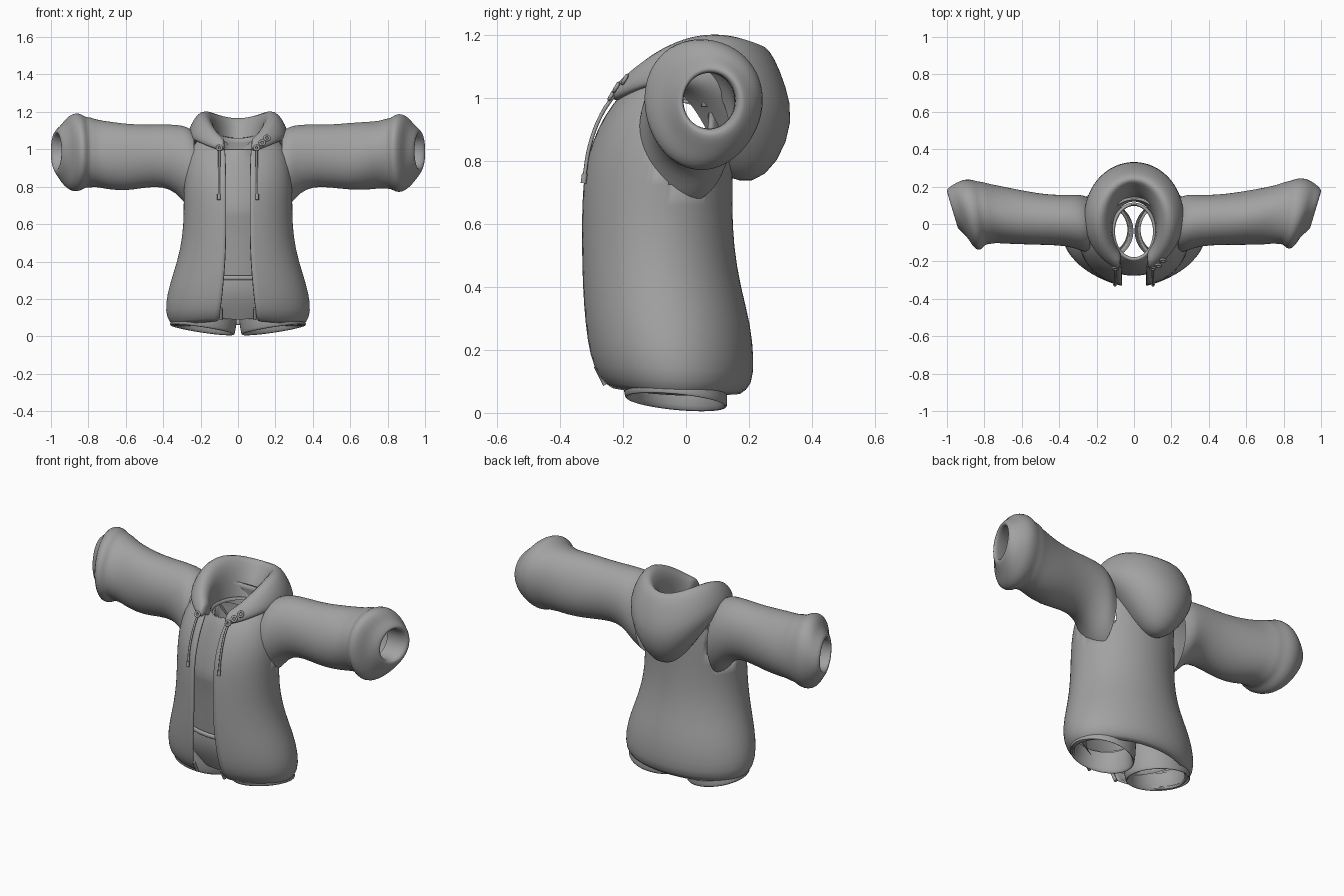
import bpy
import bmesh
import math
from math import sin, cos, pi, asin

fabric = bpy.data.materials.new("grey fabric")
fabric.diffuse_color = (0.36, 0.36, 0.36, 1)


def finish(ob, subsurf=1):
    ob.data.materials.append(fabric)
    if subsurf:
        m = ob.modifiers.new("smooth", 'SUBSURF')
        m.levels = m.render_levels = subsurf
    return ob


def loft(name, rings, closed=True, cap=False, flip=False):
    """Skin a list of equally sized point rings."""
    n, m = len(rings[0]), len(rings)
    verts = [p for r in rings for p in r]
    faces = []
    for i in range(m - 1):
        for j in range(n if closed else n - 1):
            k = (j + 1) % n
            faces.append((i * n + j, i * n + k, (i + 1) * n + k, (i + 1) * n + j))
    if cap:  # close both ends of an open loft
        faces.append([i * n for i in range(m)])
        faces.append([i * n + n - 1 for i in reversed(range(m))])
    if flip:
        faces = [tuple(reversed(f)) for f in faces]
    me = bpy.data.meshes.new(name)
    me.from_pydata(verts, [], faces)
    me.polygons.foreach_set("use_smooth", [True] * len(faces))
    ob = bpy.data.objects.new(name, me)
    bpy.context.collection.objects.link(ob)
    return finish(ob)


def ring(rx, yf, yb, zf, zs, zb, gap=0.0, n=40):
    """Ellipse with separate front, side and back heights and a front gap."""
    d = asin(gap / rx) if gap else 0
    m = (zb + zf) / 2
    a, b, c = (m + zs) / 2, (zb - zf) / 2, (m - zs) / 2
    out = []
    for j in range(n):
        t = d + (2 * pi - 2 * d) * j / (n - 1) if gap else 2 * pi * j / n
        out.append((rx * sin(t), (yf + yb) / 2 - (yb - yf) / 2 * cos(t),
                    a - b * cos(t) + c * cos(2 * t)))
    return out


# Jacket body, open at the front
jacket = [
    (0.345, -0.245, 0.172, 0.080, 0.056, 0.060, 0.10),
    (0.385, -0.285, 0.212, 0.110, 0.095, 0.085, 0.10),
    (0.388, -0.312, 0.217, 0.180, 0.180, 0.170, 0.09),
    (0.366, -0.326, 0.207, 0.280, 0.280, 0.280, 0.08),
    (0.325, -0.334, 0.174, 0.400, 0.400, 0.400, 0.07),
    (0.297, -0.337, 0.152, 0.530, 0.530, 0.530, 0.066),
    (0.290, -0.337, 0.147, 0.660, 0.660, 0.660, 0.066),
    (0.292, -0.329, 0.150, 0.770, 0.790, 0.790, 0.066),
    (0.286, -0.308, 0.153, 0.850, 0.910, 0.910, 0.066),
    (0.245, -0.268, 0.147, 0.940, 1.040, 1.010, 0.068),
    (0.160, -0.224, 0.140, 1.000, 1.090, 1.060, 0.070),
]
body = loft("jacket_body", [ring(*r) for r in jacket], closed=False)

# Cut the armholes, then give the cloth some thickness
bpy.context.view_layer.update()
dg = bpy.context.evaluated_depsgraph_get()
body_mesh = bpy.data.meshes.new_from_object(body.evaluated_get(dg))
body.modifiers.clear()
body.data = body_mesh
bm = bmesh.new()
bm.from_mesh(body_mesh)
arm = []
for f in bm.faces:
    c = f.calc_center_median()
    if abs(c.x) > 0.2 and (c.y / 0.115) ** 2 + ((c.z - 0.90) / 0.165) ** 2 < 1:
        arm.append(f)
bmesh.ops.delete(bm, geom=arm, context='FACES')
bm.to_mesh(body_mesh)
bm.free()
mod = body.modifiers.new("thickness", 'SOLIDIFY')
mod.thickness = 0.012
mod.offset = -1

# Sleeve rows: x, front y, back y, bottom z, top z, tilt of the ring
sleeve = [
    (0.235, -0.150, 0.140, 0.665, 1.090, 0.00),
    (0.262, -0.150, 0.150, 0.685, 1.115, 0.00),
    (0.292, -0.140, 0.158, 0.720, 1.126, 0.00),
    (0.330, -0.126, 0.157, 0.765, 1.132, 0.00),
    (0.400, -0.114, 0.155, 0.802, 1.134, 0.00),
    (0.500, -0.112, 0.162, 0.795, 1.132, 0.00),
    (0.600, -0.112, 0.178, 0.778, 1.138, 0.02),
    (0.700, -0.108, 0.200, 0.782, 1.147, 0.05),
    (0.760, -0.100, 0.215, 0.795, 1.155, 0.08),
    (0.790, -0.108, 0.228, 0.790, 1.170, 0.10),
    (0.815, -0.104, 0.230, 0.795, 1.168, 0.12),
    (0.845, -0.135, 0.245, 0.774, 1.195, 0.15),
    (0.880, -0.137, 0.242, 0.774, 1.193, 0.20),
    (0.910, -0.105, 0.224, 0.795, 1.172, 0.24),
    (0.930, -0.070, 0.212, 0.815, 1.142, 0.28),
    (0.955, -0.045, 0.195, 0.850, 1.118, 0.30),
    (0.975, -0.022, 0.178, 0.880, 1.098, 0.30),
    (0.970, -0.008, 0.160, 0.900, 1.082, 0.30),
    (0.930, -0.008, 0.155, 0.905, 1.080, 0.25),
    (0.860, -0.020, 0.155, 0.900, 1.085, 0.15),
]
for side, label in ((1, "right"), (-1, "left")):
    rows = []
    for i, (x, yf, yb, zb, zt, k) in enumerate(sleeve):
        fold = 0.025 if 5 < i < 15 else 0.0  # soft cloth folds
        row = []
        for j in range(32):
            t = 2 * pi * j / 32
            s = 1 + fold * sin(3 * t + 14 * x + side)
            dy = (yb - yf) / 2 * cos(t) * s
            row.append((side * (x + k * dy), (yf + yb) / 2 + dy,
                        (zt + zb) / 2 + (zt - zb) / 2 * sin(t) * s))
        rows.append(row)
    loft("sleeve_" + label, rows, flip=side < 0)

# Hood lying on the back, with its rolled collar
hood = [
    (0.180, -0.200, 0.130, 0.970, 1.030, 0.750),
    (0.205, -0.215, 0.210, 0.975, 1.020, 0.722),
    (0.250, -0.235, 0.295, 0.980, 1.030, 0.790),
    (0.270, -0.250, 0.345, 0.985, 1.060, 0.930),
    (0.264, -0.258, 0.318, 0.995, 1.105, 1.040),
    (0.240, -0.255, 0.282, 1.010, 1.155, 1.130),
    (0.203, -0.240, 0.250, 1.030, 1.195, 1.170),
    (0.165, -0.220, 0.225, 1.035, 1.190, 1.165),
    (0.135, -0.200, 0.205, 1.020, 1.150, 1.125),
    (0.122, -0.190, 0.150, 1.000, 1.090, 1.060),
    (0.115, -0.180, 0.120, 0.975, 0.990, 0.930),
]
loft("hood", [ring(*r, gap=0.07) for r in hood], closed=False, cap=True)

# Shirt front panel under the jacket, bulging over the chest, and its neckline
shirt = [
    (0.240, -0.235, 0.110, 0.310),
    (0.240, -0.245, 0.110, 0.400),
    (0.240, -0.268, 0.110, 0.635),
    (0.240, -0.282, 0.110, 0.655),
    (0.235, -0.268, 0.110, 0.760),
    (0.210, -0.240, 0.110, 0.880),
    (0.150, -0.212, 0.110, 0.970),
    (0.115, -0.195, 0.105, 1.000),
]
rows = [ring(a, b, c, z, z, z) for a, b, c, z in shirt]
loft("shirt_front", [r[-7:] + r[:8] for r in rows], closed=False)
neck = [(0.125, -0.203, 0.115, 0.985), (0.115, -0.193, 0.108, 1.003),
        (0.105, -0.182, 0.100, 1.000), (0.102, -0.178, 0.097, 0.985)]
loft("shirt_neckline", [ring(a, b, c, z, z, z) for a, b, c, z in neck])

# Shorts: hips, waistband and two legs
hips = [
    (0.270, -0.185, 0.120, 0.090, 0.140, 0.100),
    (0.310, -0.220, 0.140, 0.160, 0.160, 0.160),
    (0.300, -0.245, 0.140, 0.230, 0.230, 0.230),
    (0.265, -0.250, 0.125, 0.290, 0.290, 0.290),
    (0.255, -0.248, 0.122, 0.320, 0.320, 0.320),
]
loft("shorts_hips", [ring(*r) for r in hips])
band = [(0.258, -0.249, 0.123, 0.300), (0.265, -0.257, 0.128, 0.304),
        (0.265, -0.257, 0.128, 0.322), (0.258, -0.246, 0.120, 0.326)]
loft("waistband", [ring(a, b, c, z, z, z) for a, b, c, z in band])

# Leg rows: centre x, half width, front y, back y, height, sideways tilt, front rise
legs = [
    (0.182, 0.150, -0.170, 0.108, 0.150, 0.05, 0.00),
    (0.187, 0.152, -0.170, 0.110, 0.090, 0.10, 0.01),
    (0.192, 0.160, -0.180, 0.118, 0.044, 0.15, 0.015),
    (0.192, 0.171, -0.192, 0.130, 0.030, 0.15, 0.015),
    (0.190, 0.175, -0.197, 0.132, 0.043, 0.15, 0.015),
    (0.180, 0.175, -0.202, 0.132, 0.095, 0.08, 0.01),
    (0.165, 0.163, -0.197, 0.122, 0.170, 0.00, 0.00),
]
for side, label in ((1, "right"), (-1, "left")):
    rows = []
    for xc, rx, yf, yb, z, k, rise in legs:
        row = []
        for j in range(32):
            t = 2 * pi * j / 32
            row.append((side * (xc + rx * sin(t)),
                        (yf + yb) / 2 - (yb - yf) / 2 * cos(t),
                        z + k * rx * sin(t) + rise * cos(t)))
        rows.append(row)
    loft("shorts_leg_" + label, rows, flip=side < 0)


def cord(name, points, radius):
    cu = bpy.data.curves.new(name, 'CURVE')
    cu.dimensions = '3D'
    cu.bevel_depth = radius
    cu.bevel_resolution = 2
    cu.resolution_u = 6
    cu.use_fill_caps = True
    sp = cu.splines.new('BEZIER')
    sp.bezier_points.add(len(points) - 1)
    for bp, p in zip(sp.bezier_points, points):
        bp.co = p
        bp.handle_left_type = bp.handle_right_type = 'AUTO'
    ob = bpy.data.objects.new(name, cu)
    bpy.context.collection.objects.link(ob)
    finish(ob, subsurf=0)


def eyelet(name, loc, radius):
    bpy.ops.mesh.primitive_torus_add(location=loc, rotation=(math.radians(60), 0, 0),
                                     major_radius=radius, minor_radius=0.006,
                                     major_segments=16, minor_segments=8)
    ob = bpy.context.object
    ob.name = name
    ob.data.polygons.foreach_set("use_smooth", [True] * len(ob.data.polygons))
    finish(ob, subsurf=0)


# Drawstrings with knotted tips, eyelets and zip ends
for side, label in ((1, "right"), (-1, "left")):
    x = side * 0.1
    cord("drawstring_" + label, [(x, -0.225, 1.015), (x, -0.268, 0.95),
                                 (x * 1.02, -0.306, 0.85), (x * 1.02, -0.324, 0.745)], 0.006)
    cord("string_tip_" + label, [(x * 1.02, -0.322, 0.76), (x * 1.02, -0.326, 0.73)], 0.009)
    eyelet("eyelet_" + label, (x, -0.238, 1.008), 0.013)
    zx = side * 0.09
    cord("zip_end_" + label, [(zx, -0.285, 0.15), (zx, -0.255, 0.09)], 0.009)
eyelet("collar_stud_lower", (0.13, -0.222, 1.035), 0.014)
eyelet("collar_stud_upper", (0.155, -0.195, 1.06), 0.014)
